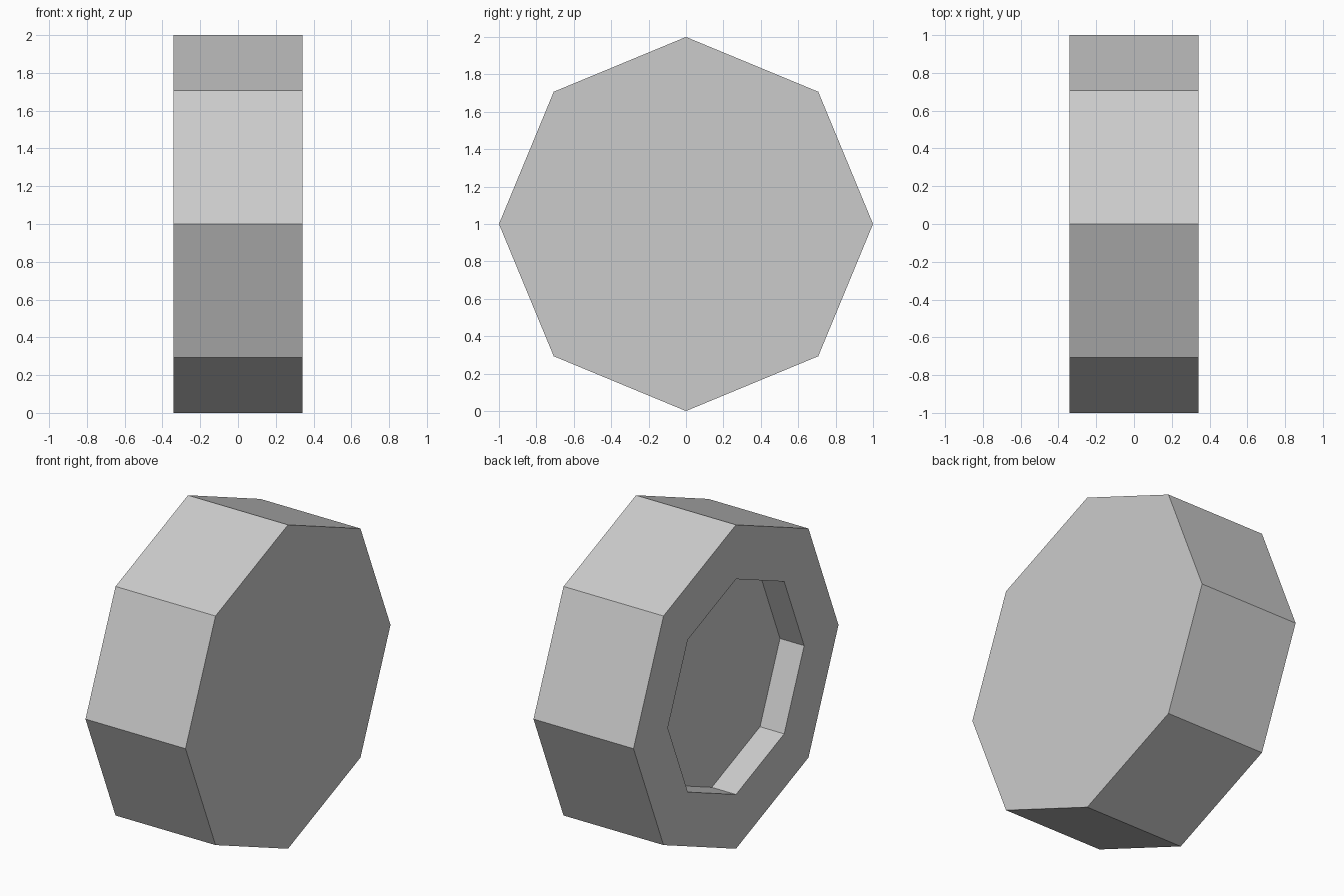
import bpy
import bmesh
from mathutils import Matrix, Vector

SIDES = 8
WIDTH = 0.683        # thickness along x
INNER = 0.665        # recess radius relative to the rim
DEPTH = 0.165        # recess depth

cube = bpy.data.objects.get("Cube")
if cube:
    bpy.data.objects.remove(cube, do_unlink=True)

# Plain grey material
grey = bpy.data.materials.new("light grey")
grey.use_nodes = True
colour = (0.6, 0.6, 0.6, 1)
grey.diffuse_color = colour
grey.node_tree.nodes["Principled BSDF"].inputs["Base Color"].default_value = colour

# Octagonal drum lying along x, with a corner at the top
bm = bmesh.new()
bmesh.ops.create_cone(bm, cap_ends=True, segments=SIDES,
                      radius1=1, radius2=1, depth=WIDTH)
bmesh.ops.rotate(bm, verts=bm.verts, matrix=Matrix.Rotation(1.570796, 3, 'Y'))
bmesh.ops.translate(bm, verts=bm.verts, vec=(0, 0, 1))

# Shallow octagonal recess in the -x face
bm.normal_update()
face = min(bm.faces, key=lambda f: f.normal.x)
centre = face.calc_center_median()
bmesh.ops.inset_region(bm, faces=[face], thickness=0.1, use_even_offset=True)
for v in face.verts:
    v.co = centre + (v.co - centre).normalized() * INNER
floor = bmesh.ops.extrude_discrete_faces(bm, faces=[face])["faces"][0]
for v in floor.verts:
    v.co += Vector((DEPTH, 0, 0))
bmesh.ops.recalc_face_normals(bm, faces=bm.faces)

mesh = bpy.data.meshes.new("octagonal_drum")
bm.to_mesh(mesh)
bm.free()
mesh.materials.append(grey)
drum = bpy.data.objects.new("octagonal_drum", mesh)
bpy.context.scene.collection.objects.link(drum)
